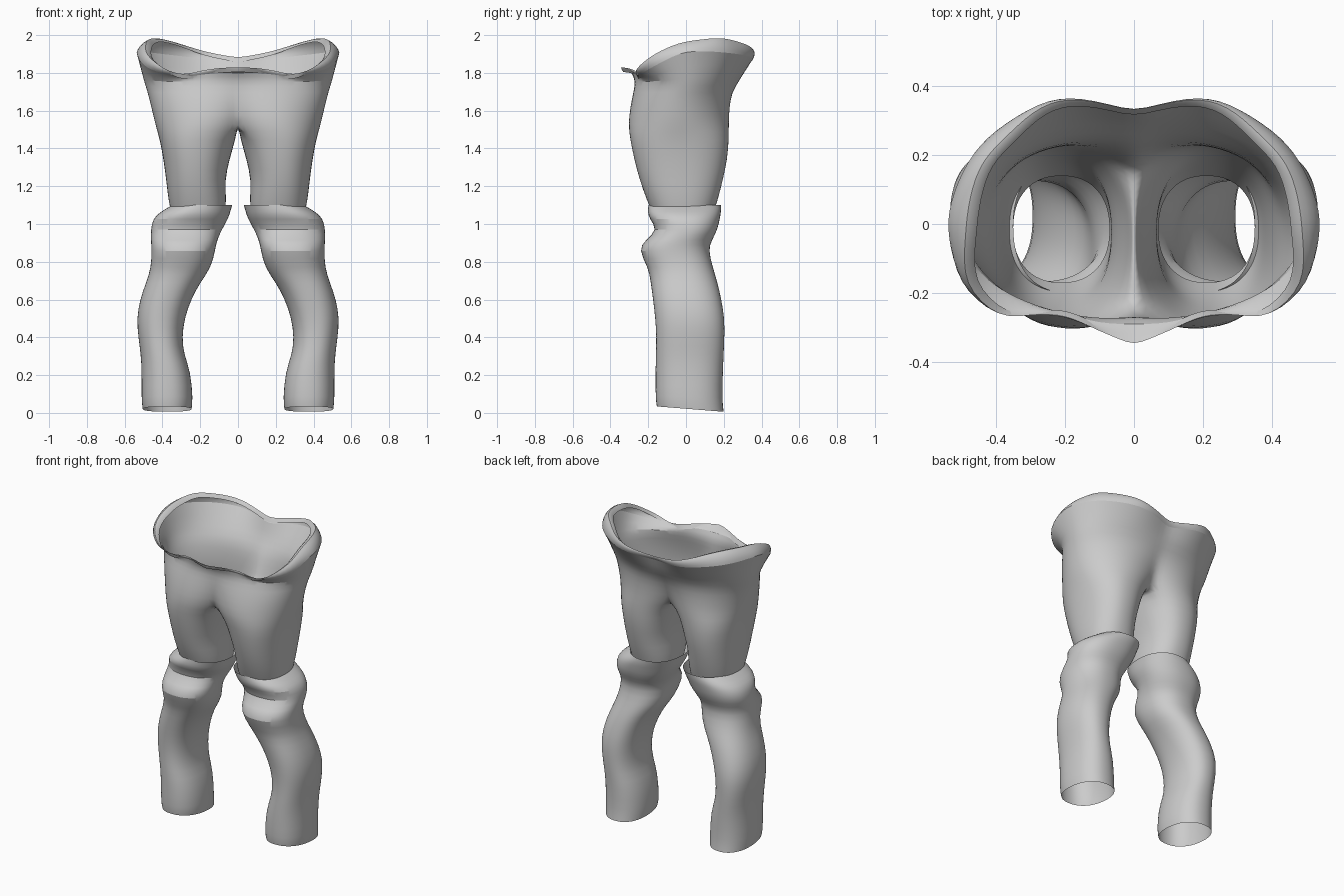
import bpy, bmesh
from math import sin, cos, radians
from mathutils import Vector

if "Cube" in bpy.data.objects:
    bpy.data.objects.remove(bpy.data.objects["Cube"], do_unlink=True)

OUTER, INNER = 24, 8      # steps round the outside and the inside of a leg

cloth = bpy.data.materials.new("grey cloth")
cloth.use_nodes = True
GREY = (0.6, 0.6, 0.6, 1)
cloth.diffuse_color = GREY
cloth.node_tree.nodes["Principled BSDF"].inputs["Base Color"].default_value = GREY


def rounded(v, power):
    return (abs(v) ** power) * (1 if v >= 0 else -1)


def leg_ring(z, x0, x1, y0, y1, tilt=0, power=0.88):
    """Closed cross-section of one leg, starting at the front inner corner."""
    cx, cy, rx, ry = (x0 + x1) / 2, (y0 + y1) / 2, (x1 - x0) / 2, (y1 - y0) / 2
    angles = [-135 + 270 * i / OUTER for i in range(OUTER + 1)]
    angles += [135 + 90 * i / INNER for i in range(1, INNER)]
    ring = []
    for a in angles:
        y = cy + ry * rounded(sin(radians(a)), power)
        ring.append(Vector((cx + rx * rounded(cos(radians(a)), power), y, z + tilt * y)))
    return ring


def close_on_centre(arc):
    """Join the two ends of a half outline along the centre plane."""
    return arc + [arc[-1].lerp(arc[0], i / INNER) for i in range(1, INNER)]


def hip_ring(z, x1, y0, y1, spread):
    """Half of the hips; a wide spread gives a deep groove at the centre."""
    rx = x1 / (1 - cos(radians(spread)))
    cy, ry = (y0 + y1) / 2, (y1 - y0) / 2
    arc = []
    for i in range(OUTER + 1):
        a = radians(spread * (2 * i / OUTER - 1))
        arc.append(Vector((max(0, x1 - rx + rx * cos(a)), cy + ry * sin(a), z)))
    arc[0].x = arc[-1].x = 0
    return close_on_centre(arc)


def path_ring(points):
    """Half outline through a few points, with one extra between each pair."""
    pts = [Vector(p) for p in points]
    arc = []
    for i in range(len(pts) - 1):
        a, b = pts[max(i - 1, 0)], pts[min(i + 2, len(pts) - 1)]
        arc += [pts[i], (pts[i] + pts[i + 1]) * 0.5625 - (a + b) * 0.0625]
    return close_on_centre(arc + [pts[-1]])


def loft(name, rings):
    bm = bmesh.new()
    rows = [[bm.verts.new(p) for p in ring] for ring in rings]
    n = OUTER + INNER
    for low, high in zip(rows, rows[1:]):
        for i in range(n):
            j = (i + 1) % n
            quad = (low[i], low[j], high[j], high[i])
            # leave the centre plane open
            if max(v.co.x for v in quad) > 1e-5:
                bm.faces.new(quad)
    bmesh.ops.delete(bm, geom=[v for v in bm.verts if not v.link_faces], context="VERTS")
    mesh = bpy.data.meshes.new(name)
    bm.to_mesh(mesh)
    bm.free()
    mesh.materials.append(cloth)
    obj = bpy.data.objects.new(name, mesh)
    bpy.context.collection.objects.link(obj)
    mirror = obj.modifiers.new("both sides", "MIRROR")
    mirror.merge_threshold = 0.0005
    soft = obj.modifiers.new("soft cloth", "SUBSURF")
    soft.levels = soft.render_levels = 1
    bpy.ops.object.select_all(action="DESELECT")
    obj.select_set(True)
    bpy.context.view_layer.objects.active = obj
    bpy.ops.object.shade_smooth_by_angle(angle=radians(50))
    return obj


# waist outlines, from the centre front round the side to the centre back
band_low = path_ring([
    (0, -.29, 1.8), (.1, -.285, 1.8), (.2, -.26, 1.79), (.3, -.25, 1.78),
    (.41, -.23, 1.8), (.5, -.16, 1.84), (.535, -.04, 1.9), (.53, .06, 1.915),
    (.48, .18, 1.91), (.4, .27, 1.9), (.27, .345, 1.885), (.15, .355, 1.87),
    (0, .31, 1.85)])
band_top = path_ring([
    (0, -.36, 1.84), (.1, -.315, 1.835), (.2, -.268, 1.82), (.29, -.265, 1.8),
    (.39, -.27, 1.83), (.485, -.175, 1.91), (.485, -.04, 1.97), (.47, .08, 1.99),
    (.435, .18, 2), (.36, .26, 1.985), (.27, .34, 1.955), (.16, .365, 1.92),
    (0, .33, 1.89)])

# thighs, hips and seat in one piece
loft("trouser_upper", [
    leg_ring(1.04, .07, .35, -.17, .14),
    leg_ring(1.13, .06, .37, -.21, .17),
    leg_ring(1.23, .07, .38, -.245, .195),
    leg_ring(1.34, .045, .395, -.275, .22),
    leg_ring(1.45, .012, .415, -.297, .228),
    hip_ring(1.53, .44, -.308, .228, 130),
    hip_ring(1.62, .46, -.297, .232, 118),
    hip_ring(1.7, .48, -.28, .245, 108),
    hip_ring(1.76, .5, -.268, .285, 98),
    band_low])

# waistband with its edge turned inwards
band_mid = [a.lerp(b, .35) + Vector((a.x * .02, a.y * .02, 0)) for a, b in zip(band_low, band_top)]
band_fold = [Vector((p.x * .94, p.y * .94, p.z - .035)) for p in band_top]
loft("waistband", [band_low, band_mid, band_top, band_fold])

# baggy lower legs, open at the hem and lapping over the thighs
loft("lower_legs", [
    leg_ring(.022, .245, .505, -.155, .2, -.08),
    leg_ring(.07, .238, .512, -.162, .192),
    leg_ring(.22, .25, .51, -.162, .196),
    leg_ring(.31, .286, .515, -.16, .2),
    leg_ring(.4, .296, .528, -.157, .204),
    leg_ring(.5, .283, .537, -.163, .205),
    leg_ring(.6, .248, .52, -.175, .188),
    leg_ring(.69, .2, .487, -.187, .168),
    leg_ring(.77, .14, .46, -.2, .143),
    leg_ring(.865, .12, .458, -.255, .118),
    leg_ring(.915, .11, .462, -.215, .138),
    leg_ring(.97, .085, .462, -.148, .168),
    leg_ring(1.03, .05, .452, -.197, .18),
    leg_ring(1.065, .04, .41, -.203, .187),
    leg_ring(1.1, .03, .35, -.2, .187)])
